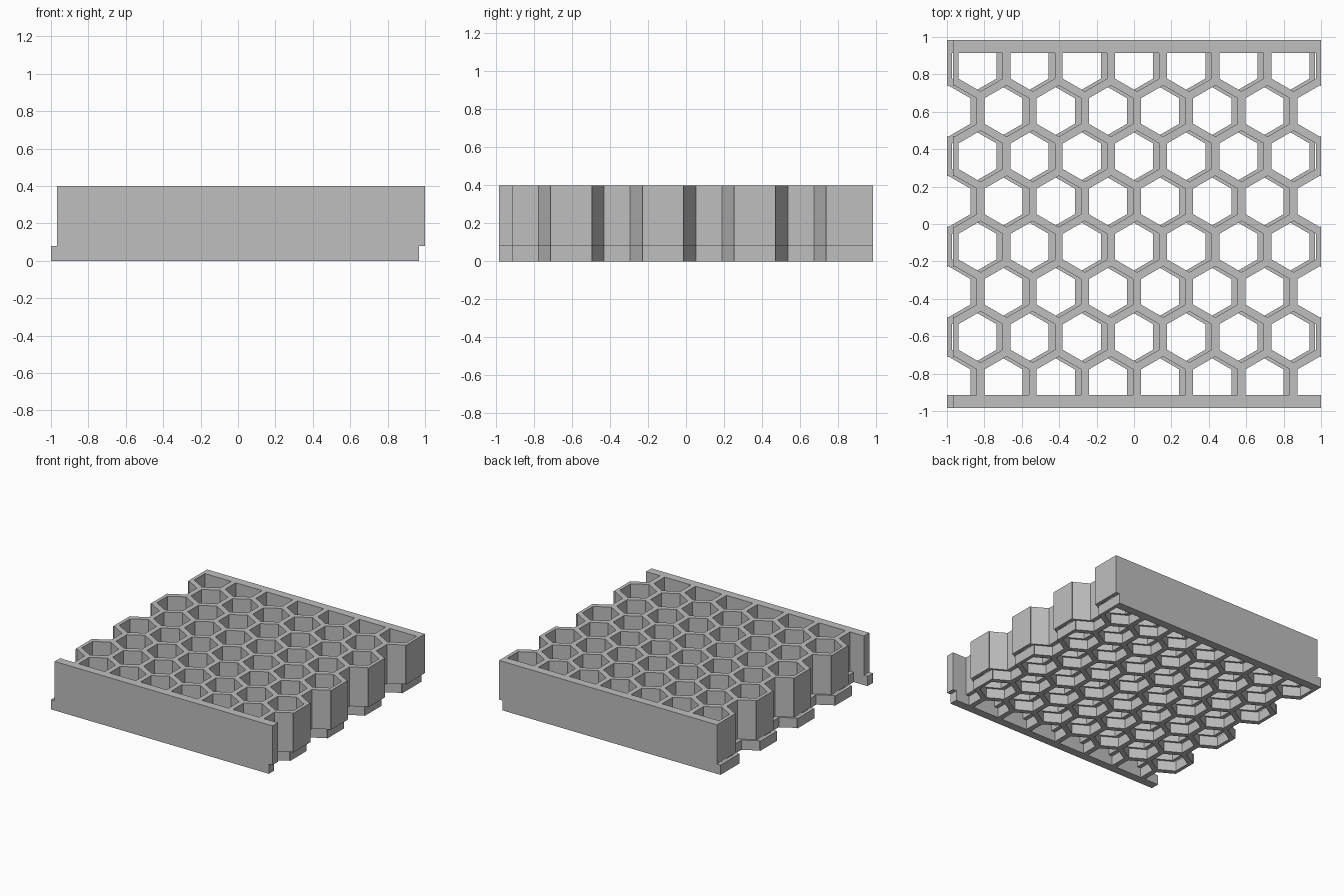
import bpy, bmesh, math

cube = bpy.data.objects.get("Cube")
if cube:
    bpy.data.objects.remove(cube, do_unlink=True)

PITCH = 0.279              # spacing of cells along a row
ROW = PITCH * math.sqrt(3) / 2
HOLE = 0.237               # flat to flat width of a cell
SHIFT = 0.0165             # sideways offset of each layer
HALF_X, HALF_Y = 0.9835, 0.983
STEP, TOP = 0.08, 0.4
RADIUS = HOLE / math.sqrt(3)
BAR_Y = 3.5 * ROW + RADIUS / 2   # inner face of the end bars

grey = bpy.data.materials.new("grey plastic")
grey.use_nodes = True
colour = (0.52, 0.52, 0.52, 1)
grey.diffuse_color = colour
grey.node_tree.nodes["Principled BSDF"].inputs["Base Color"].default_value = colour


def prism(bm, outline, z0, z1):
    """Extrude a counter-clockwise outline from z0 to z1."""
    low = [bm.verts.new((x, y, z0)) for x, y in outline]
    high = [bm.verts.new((x, y, z1)) for x, y in outline]
    bm.faces.new(low[::-1])
    bm.faces.new(high)
    for i in range(len(low)):
        j = (i + 1) % len(low)
        bm.faces.new((low[i], low[j], high[j], high[i]))


def finish(bm, name):
    mesh = bpy.data.meshes.new(name)
    bm.to_mesh(mesh)
    bm.free()
    mesh.materials.append(grey)
    obj = bpy.data.objects.new(name, mesh)
    bpy.context.collection.objects.link(obj)
    return obj


def combine(obj, other, operation):
    """Apply a boolean and discard the helper."""
    mod = obj.modifiers.new(operation.lower(), "BOOLEAN")
    mod.operation = operation
    mod.solver = "EXACT"
    mod.object = other
    bpy.context.view_layer.objects.active = obj
    bpy.ops.object.modifier_apply(modifier=mod.name)
    bpy.data.objects.remove(other, do_unlink=True)


def cell(cx, cy):
    """Pointed hexagon, cut flat where it meets an end bar."""
    points = []
    for k in range(6):
        a = math.radians(30 + 60 * k)
        x, y = cx + RADIUS * math.cos(a), cy + RADIUS * math.sin(a)
        if abs(y) < BAR_Y + 0.001:
            points.append((x, y))
    return points


def layer(name, cx, z0, z1):
    # Solid slab
    bm = bmesh.new()
    x0, x1 = cx - HALF_X, cx + HALF_X
    prism(bm, [(x0, -HALF_Y), (x1, -HALF_Y), (x1, HALF_Y), (x0, HALF_Y)], z0, z1)
    slab = finish(bm, name)
    # Staggered cells, open at the sides on alternate rows
    bm = bmesh.new()
    for row in range(8):
        cy = (row - 3.5) * ROW
        count = 8 if row % 2 == 0 else 7
        for i in range(count):
            prism(bm, cell(cx + (i - (count - 1) / 2) * PITCH, cy), z0 - 0.1, z1 + 0.1)
    cutter = finish(bm, "cell_cutter")
    cutter.hide_render = True
    combine(slab, cutter, "DIFFERENCE")
    return slab


# Thin lower layer offset from the tall upper layer makes the lapped edges
honeycomb = layer("honeycomb_panel", SHIFT, STEP, TOP)
lower = layer("lower_layer", -SHIFT, 0, STEP)
combine(honeycomb, lower, "UNION")
